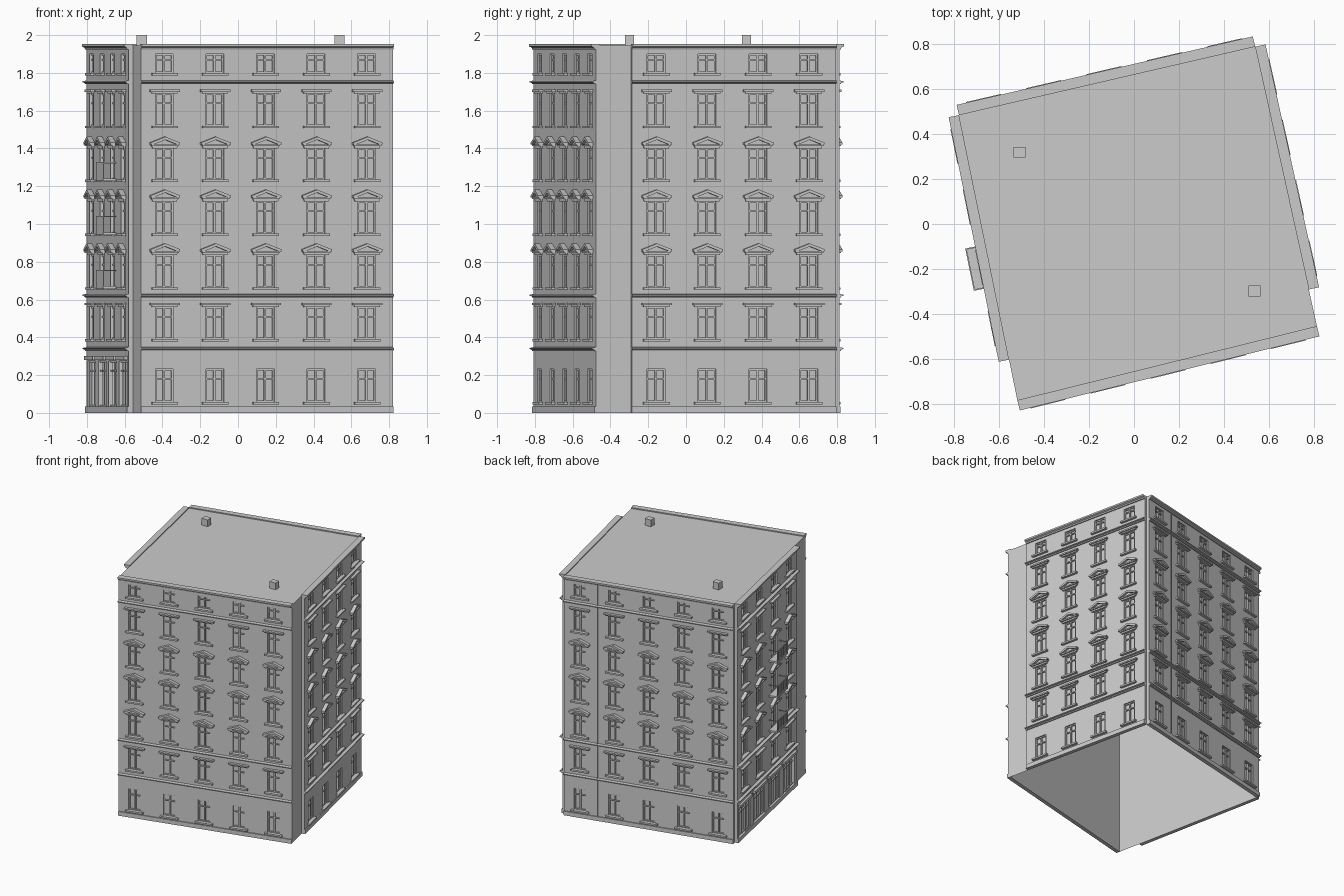
import bpy, bmesh
from mathutils import Vector, Matrix

if "Cube" in bpy.data.objects:
    bpy.data.objects.remove(bpy.data.objects["Cube"])

FL, FR, BR, BL = (-.52, -.785), (.815, -.455), (.54, .79), (-.78, .485)
ROOF, WALL, GLASS = 1.945, .022, .004     # roof height, wall face and glass offsets

# floor: (bottom, top, window bottom, window top, head style)
FLOORS = [(0, .335, .058, .233, None), (.335, .618, .39, .56, "lintel"),
          (.618, .92, .665, .835, "pediment"), (.92, 1.2, .95, 1.12, "pediment"),
          (1.2, 1.48, 1.235, 1.40, "pediment"), (1.48, 1.75, 1.52, 1.69, "lintel"),
          (1.75, 1.935, 1.80, 1.90, None)]


class Part:
    """Collects geometry in wall coordinates: u along, n outward, z up."""
    def __init__(self, name, matrix=Matrix()):
        self.name, self.m, self.bm = name, matrix, bmesh.new()

    def face(self, pts):
        self.bm.faces.new([self.bm.verts.new(p) for p in pts])

    def prism(self, pts, a, b, along):
        """Extrude a 2D outline: (n, z) along u, or (u, z) along n."""
        def at(p, t):
            return (t, p[0], p[1]) if along == "u" else (p[0], t, p[1])
        va = [self.bm.verts.new(at(p, a)) for p in pts]
        vb = [self.bm.verts.new(at(p, b)) for p in pts]
        self.bm.faces.new(va)
        self.bm.faces.new(vb[::-1])
        for i in range(len(pts)):
            j = (i + 1) % len(pts)
            self.bm.faces.new((va[j], va[i], vb[i], vb[j]))

    def box(self, u0, u1, n0, n1, z0, z1):
        self.prism([(n0, z0), (n1, z0), (n1, z1), (n0, z1)], u0, u1, "u")

    def done(self, closed=True):
        self.bm.transform(self.m)
        if closed:
            bmesh.ops.recalc_face_normals(self.bm, faces=self.bm.faces[:])
        me = bpy.data.meshes.new(self.name)
        self.bm.to_mesh(me)
        self.bm.free()
        bpy.context.collection.objects.link(bpy.data.objects.new(self.name, me))


def quad_uz(part, u0, u1, z0, z1, n):
    if u1 - u0 > 1e-5 and z1 - z0 > 1e-5:
        part.face([(u0, n, z0), (u1, n, z0), (u1, n, z1), (u0, n, z1)])


def window(wall, frame, u, h, z0, z1, bars, transom):
    """Recessed opening with reveals, glass and glazing bars."""
    quad_uz(wall, u - h, u + h, z0, z1, GLASS)
    c = [(u - h, z0), (u + h, z0), (u + h, z1), (u - h, z1)]
    for (a, b), (p, q) in zip(c, c[1:] + c[:1]):
        wall.face([(a, WALL, b), (p, WALL, q), (p, GLASS, q), (a, GLASS, b)])
    f, n0, n1 = .008, GLASS, .013
    frame.box(u - h, u - h + f, n0, n1, z0, z1)
    frame.box(u + h - f, u + h, n0, n1, z0, z1)
    frame.box(u - h + f, u + h - f, n0, n1, z0, z0 + f)
    frame.box(u - h + f, u + h - f, n0, n1, z1 - f, z1)
    for b in bars:
        frame.box(u + b - .005, u + b + .005, n0, n1 + .002, z0 + f, z1 - f)
    zt = z0 + (z1 - z0) * transom
    frame.box(u - h + f, u + h - f, n0, n1 + .001, zt - .004, zt + .004)


def head(trim, u, z, style):
    if style == "lintel":
        trim.box(u - .07, u + .07, WALL, .034, z, z + .01)
        trim.box(u - .08, u + .08, WALL, .044, z + .01, z + .021)
    elif style == "pediment":
        body = [(-.066, 0), (.066, 0), (.074, .024), (0, .05), (-.074, .024)]
        cap = [(-.08, .02), (-.066, .02), (0, .046), (.066, .02), (.08, .02),
               (.08, .031), (0, .062), (-.08, .031)]
        trim.prism([(u + a, z + b) for a, b in body], WALL, .034, "n")
        trim.prism([(u + a, z + b) for a, b in cap], WALL, .05, "n")
        trim.box(u - .074, u + .074, WALL, .044, z + .012, z + .022)


def facade(name, p, q, u0, u1, count, first, shop=False):
    d = (Vector(q) - Vector(p)).normalized()
    m = Matrix(((d.x, d.y, 0, p[0]), (d.y, -d.x, 0, p[1]), (0, 0, 1, 0), (0, 0, 0, 1)))
    wall, frame = Part(name + "_wall", m), Part(name + "_window_frames", m)
    trim, bands = Part(name + "_window_trim", m), Part(name + "_cornices", m)
    cols = [u0 + first + .276 * k for k in range(count)]
    for i, (fz0, fz1, z0, z1, style) in enumerate(FLOORS):
        h, bars, transom = .049, [0], .7
        big = shop and i == 0
        if big:                                     # wide shop fronts
            h, z0, z1, bars, transom = .1, .035, .275, [-.035, .035], .78
        quad_uz(wall, u0, u1, fz0, z0, WALL)
        quad_uz(wall, u0, u1, z1, fz1, WALL)
        edge = u0
        for u in cols:
            quad_uz(wall, edge, u - h, z0, z1, WALL)
            edge = u + h
            window(wall, frame, u, h, z0, z1, bars, transom)
            if big:
                trim.box(u - .115, u + .115, WALL, .04, .28, .302)
            else:
                trim.box(u - .07, u + .07, WALL, .042, z0 - .013, z0)
                head(trim, u, z1, style)
        quad_uz(wall, edge, u1, z0, z1, WALL)
    # wall panel ends
    for u in (u0, u1):
        wall.face([(u, 0, 0), (u, WALL, 0), (u, WALL, 1.935), (u, 0, 1.935)])
    # plinth, string courses and roof cornice
    bands.box(u0, u1, 0, .03, 0, .034)
    for z in (.328, .61, 1.74):
        bands.prism([(0, z), (.03, z), (.033, z + .007), (.044, z + .01),
                     (.044, z + .016), (WALL, z + .02), (0, z + .02)], u0, u1, "u")
    bands.prism([(0, 1.925), (.03, 1.925), (.034, 1.934), (.047, 1.94),
                 (.047, 1.953), (0, 1.953)], u0, u1, "u")
    wall.done()
    frame.done()
    trim.done()
    bands.done()
    return m, cols


def length(p, q):
    return (Vector(q) - Vector(p)).length


facade("front", FL, FR, 0, length(FL, FR), 5, .128)
lr = length(FR, BR)
facade("right", FR, BR, lr - 1.108, lr, 4, .132)
mb, _ = facade("back", BR, BL, 0, length(BR, BL), 5, .128)
ml, cols = facade("left", BL, FL, 0, 1.112, 4, .132, shop=True)

# narrow vertical joint strip on the back
strip = Part("back_joint_strip", mb)
strip.box(.262, .272, WALL, .028, .034, 1.925)
strip.done()

# balconies on the left side
bal = Part("balconies", ml)
u = cols[2]
for z in (.665, .95, 1.235):
    bal.box(u - .096, u + .096, WALL, .092, z - .008, z + .006)
    for n0, n1 in ((.086, .092),):
        bal.box(u - .096, u + .096, n0, n1, z + .086, z + .092)
    for s in (-1, 1):
        a = u + s * .093
        bal.box(a - .003, a + .003, WALL, .086, z + .086, z + .092)
    for k in range(15):
        a = u - .093 + .186 * k / 14
        bal.box(a - .002, a + .002, .087, .091, z + .006, z + .086)
bal.done()

# inner shell, open at the bottom
shell = Part("building_shell")
ring = [FL, FR, BR, BL]
for a, b in zip(ring, ring[1:] + ring[:1]):
    shell.face([(*a, 0), (*b, 0), (*b, ROOF), (*a, ROOF)])
shell.face([(*a, ROOF) for a in ring])
shell.done(closed=False)

# chimneys
chim = Part("chimneys")
for x, y in ((-.51, .32), (.537, -.298)):
    chim.box(x - .027, x + .027, y - .024, y + .024, ROOF, 2.0)
chim.done()
